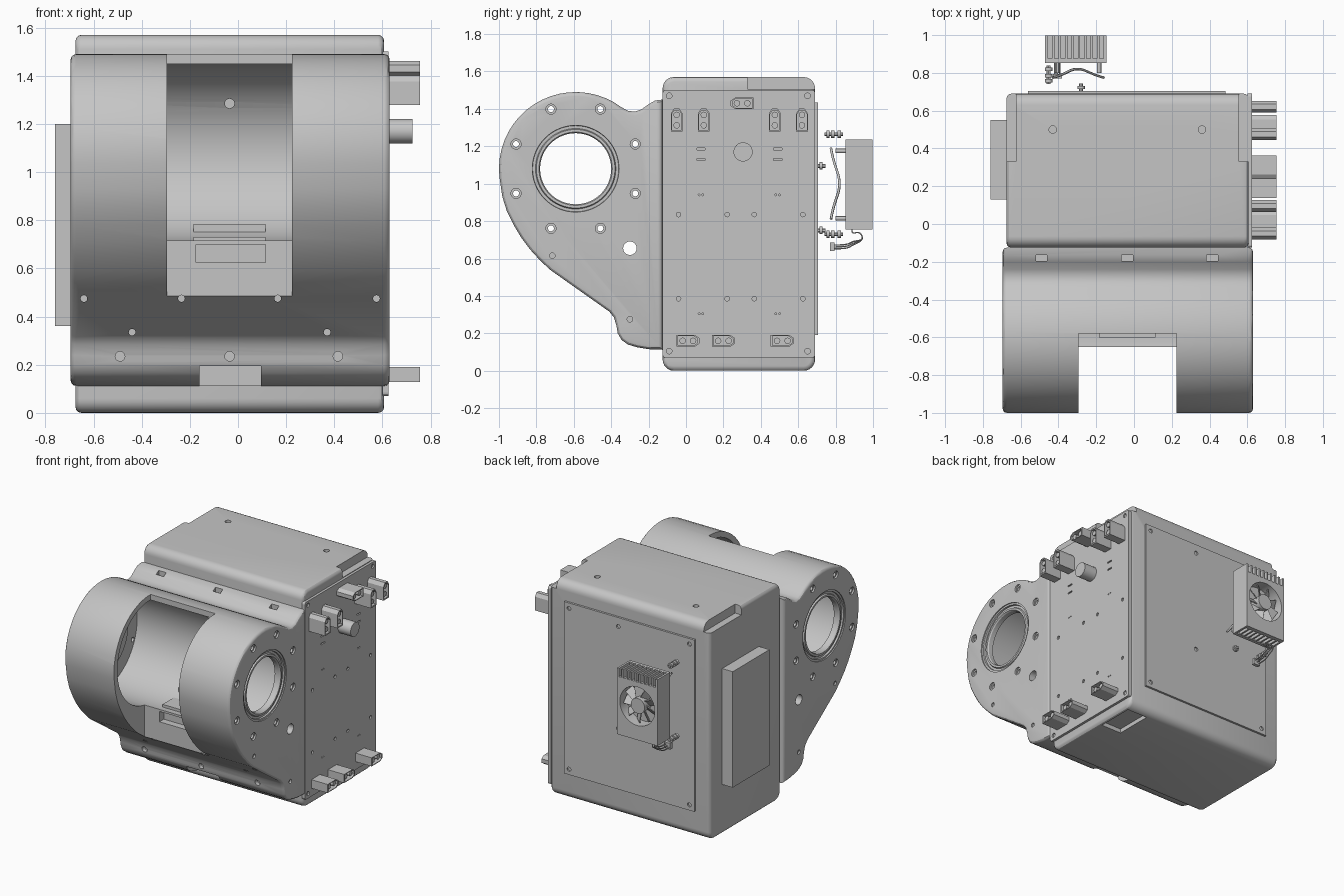
import bpy, bmesh
from math import pi, sin, cos, radians
from mathutils import Matrix, Vector

if "Cube" in bpy.data.objects:
    bpy.data.objects.remove(bpy.data.objects["Cube"])

GREY = (0.56, 0.56, 0.56, 1)
grey = bpy.data.materials.new("light_grey")
grey.use_nodes = True
grey.diffuse_color = GREY
grey.node_tree.nodes["Principled BSDF"].inputs["Base Color"].default_value = GREY


# ---- helpers ----
def box(bm, x0, x1, y0, y1, z0, z1, spin=None):
    m = Matrix.Translation(((x0 + x1) / 2, (y0 + y1) / 2, (z0 + z1) / 2))
    m = m @ Matrix.Diagonal((x1 - x0, y1 - y0, z1 - z0, 1))
    bmesh.ops.create_cube(bm, size=1, matrix=spin @ m if spin else m)


def rod(bm, axis, a, b, u, v, r, n=20):
    """Cylinder along an axis from a to b; u, v are the other two coordinates."""
    mid = (a + b) / 2
    place = {"x": (mid, u, v), "y": (u, mid, v), "z": (u, v, mid)}[axis]
    turn = {"x": Matrix.Rotation(pi / 2, 4, "Y"), "y": Matrix.Rotation(pi / 2, 4, "X"),
            "z": Matrix()}[axis]
    bmesh.ops.create_cone(bm, cap_ends=True, segments=n, radius1=r, radius2=r,
                          depth=b - a, matrix=Matrix.Translation(place) @ turn)


def prism(bm, outline, x0, x1, bevel=0):
    """Extrude a y-z outline along x, rounding the rims of both ends."""
    face = bm.faces.new([bm.verts.new((x0, y, z)) for y, z in outline])
    new = bmesh.ops.extrude_face_region(bm, geom=[face])["geom"]
    bmesh.ops.translate(bm, vec=(x1 - x0, 0, 0),
                        verts=[g for g in new if isinstance(g, bmesh.types.BMVert)])
    if bevel:
        rims = [e for e in bm.edges if abs(e.verts[0].co.x - e.verts[1].co.x) < 1e-6]
        bmesh.ops.bevel(bm, geom=rims, offset=bevel, segments=3, profile=0.5,
                        affect="EDGES", clamp_overlap=False)
    bmesh.ops.recalc_face_normals(bm, faces=bm.faces[:])


def rounded(y0, y1, z0, z1, r, n=6):
    corners = [(y1 - r, z1 - r, 0), (y0 + r, z1 - r, 90),
               (y0 + r, z0 + r, 180), (y1 - r, z0 + r, 270)]
    return [(y + r * cos(radians(a + 90 * i / n)), z + r * sin(radians(a + 90 * i / n)))
            for y, z, a in corners for i in range(n + 1)]


def finish(bm, name):
    mesh = bpy.data.meshes.new(name)
    bm.to_mesh(mesh)
    bm.free()
    obj = bpy.data.objects.new(name, mesh)
    bpy.context.collection.objects.link(obj)
    mesh.materials.append(grey)
    return obj


def activate(obj):
    bpy.ops.object.select_all(action="DESELECT")
    obj.select_set(True)
    bpy.context.view_layer.objects.active = obj


def cut(obj, bm):
    cutter = finish(bm, "cutter")
    mod = obj.modifiers.new("cut", "BOOLEAN")
    mod.operation, mod.solver, mod.object = "DIFFERENCE", "EXACT", cutter
    activate(obj)
    bpy.ops.object.modifier_apply(modifier=mod.name)
    bpy.data.objects.remove(cutter)


def smooth(obj):
    activate(obj)
    bpy.ops.object.shade_smooth_by_angle(angle=radians(30))


def tube(name, points, r):
    curve = bpy.data.curves.new(name, "CURVE")
    curve.dimensions, curve.bevel_depth, curve.bevel_resolution = "3D", r, 1
    spline = curve.splines.new("NURBS")
    spline.points.add(len(points) - 1)
    for p, co in zip(spline.points, points):
        p.co = (*co, 1)
    spline.use_endpoint_u, spline.order_u = True, 3
    curve.materials.append(grey)
    bpy.context.collection.objects.link(bpy.data.objects.new(name, curve))


# ---- main box ----
bm = bmesh.new()
prism(bm, rounded(-0.125, 0.69, 0, 1.57, 0.06), -0.675, 0.607, 0.025)
case = finish(bm, "main_case")
bm = bmesh.new()
for x0, x1 in ((-0.8, -0.625), (0.557, 0.8)):           # stepped top corners
    box(bm, x0, x1, 0.33, 0.8, 1.505, 1.7)
for x in (-0.43, 0.36):
    rod(bm, "z", 1.54, 1.6, x, 0.5, 0.02)
box(bm, 0.42, 0.58, 0.36, 0.63, -0.1, 0.03)             # underside tray
cut(case, bm)
smooth(case)

# ---- front housing: round hollow drum with a tapering foot ----
CY, CZ = -0.59, 1.08
outline = [(CY + 0.41 * cos(radians(a)), CZ + 0.41 * sin(radians(a)))
           for a in range(186, 52, -7)]
outline += [(-0.31, 1.39), (-0.275, 1.385), (-0.24, 1.396), (-0.2, 1.425), (-0.165, 1.445),
            (-0.125, 1.45), (-0.125, 0.112), (-0.2, 0.115), (-0.26, 0.125), (-0.31, 0.14),
            (-0.345, 0.165), (-0.365, 0.2), (-0.372, 0.24), (-0.385, 0.285), (-0.41, 0.316),
            (-0.727, 0.54), (-0.78, 0.59), (-0.835, 0.65), (-0.88, 0.71), (-0.922, 0.78),
            (-0.957, 0.85), (-0.982, 0.93)]
bm = bmesh.new()
prism(bm, outline, -0.695, 0.63, 0.022)
housing = finish(bm, "front_housing")

bm = bmesh.new()
rod(bm, "x", -0.655, 0.59, CY, CZ, 0.37, 72)            # drum cavity
cut(housing, bm)
for y, z in ((-0.65, 0.3), (-0.58, 0.73)):              # front opening
    bm = bmesh.new()
    box(bm, -0.295, 0.225, -1.3, y, z, 1.7)
    cut(housing, bm)

bolts = [(CY + 0.345 * cos(a), CZ + 0.345 * sin(a))
         for a in (radians(22.5 + 45 * i) for i in range(8))]
bm = bmesh.new()
rod(bm, "x", -0.9, 0.9, CY, CZ, 0.245, 64)              # bearing bores
rod(bm, "x", -0.9, 0.9, -0.3, 0.655, 0.036, 32)
for y, z in bolts:
    rod(bm, "x", -0.9, 0.9, y, z, 0.016)
box(bm, -0.16, 0.095, -0.5, -0.14, 0.05, 0.195)         # foot notch
box(bm, -0.175, 0.115, -0.8, -0.6, 0.625, 0.7)          # lip pocket
for x in (-0.49, -0.035, 0.415):
    box(bm, x - 0.03, x + 0.03, -0.195, -0.165, 1.41, 1.6)
    rod(bm, "y", -0.5, -0.34, x, 0.235, 0.02)
for x in (-0.64, -0.235, 0.165, 0.575):
    rod(bm, "y", -0.8, -0.58, x, 0.475, 0.014)
for x in (-0.44, 0.37):
    rod(bm, "y", -0.6, -0.39, x, 0.335, 0.014)
rod(bm, "y", -0.4, -0.24, -0.035, 1.285, 0.02)
cut(housing, bm)

bm = bmesh.new()                                        # counterbores on both sides
for x0, x1 in ((-0.8, -0.683), (0.618, 0.8)):
    for y, z in bolts:
        rod(bm, "x", x0, x1, y, z, 0.027)
    for y, z in ((-0.715, 0.615), (-0.3, 0.275)):
        rod(bm, "x", x0, x1, y, z, 0.015)
cut(housing, bm)
smooth(housing)

bm = bmesh.new()
box(bm, -0.185, 0.115, -0.6, -0.3, 0.705, 0.73)
box(bm, -0.185, 0.115, -0.42, -0.28, 0.72, 0.785)
finish(bm, "cavity_bracket")

# ---- stepped bearing rings ----
for name, outer, inward in (("left_bearing", 0.63, -1), ("right_bearing", -0.695, 1)):
    bm = bmesh.new()
    section = [(0.246, 0.008), (0.232, 0.008), (0.23, 0.02), (0.215, 0.02), (0.21, 0.01),
               (0.196, 0.01), (0.19, 0.02), (0.19, 0.055), (0.246, 0.055), (0.246, 0.008)]
    verts = [bm.verts.new((outer + inward * d, CY, CZ + r)) for r, d in section]
    edges = [bm.edges.new(pair) for pair in zip(verts, verts[1:])]
    bmesh.ops.spin(bm, geom=verts + edges, cent=(0, CY, CZ), axis=(1, 0, 0),
                   angle=2 * pi, steps=64)
    bmesh.ops.remove_doubles(bm, verts=bm.verts[:], dist=0.0005)
    bmesh.ops.recalc_face_normals(bm, faces=bm.faces[:])
    smooth(finish(bm, name))

# ---- left connector panel with holes ----
bm = bmesh.new()
prism(bm, rounded(-0.125, 0.69, 0.07, 1.5, 0.015, 3), 0.6, 0.625)
panel = finish(bm, "connector_panel")
bm = bmesh.new()
for y in (-0.09, 0.65):
    for z in (0.105, 1.47):
        rod(bm, "x", 0.615, 0.7, y, z, 0.015)
for y in (-0.04, 0.22, 0.365, 0.625):
    for z in (0.385, 0.835):
        rod(bm, "x", 0.615, 0.7, y, z, 0.012)
for y in (0.08, 0.49):
    for z in (1.13, 1.185):
        box(bm, 0.615, 0.7, y - 0.022, y + 0.022, z - 0.005, z + 0.005)
    for z in (0.305, 0.94):
        for dy in (-0.01, 0.01):
            rod(bm, "x", 0.615, 0.7, y + dy, z, 0.005, 8)
cut(panel, bm)

# ---- two-pin connectors; direction tells where the chamfered end points ----
shape = [(-0.062, -0.031), (0.037, -0.031), (0.062, -0.014),
         (0.062, 0.014), (0.037, 0.031), (-0.062, 0.031)]


def connector(y, z, angle):
    c, s = cos(radians(angle)), sin(radians(angle))

    def put(p, k=1):
        return (y + k * (p[0] * c - p[1] * s), z + k * (p[0] * s + p[1] * c))
    bm = bmesh.new()
    prism(bm, [put(p) for p in shape], 0.62, 0.755)
    body = finish(bm, "power_connector")
    bm = bmesh.new()
    prism(bm, [put(p, 0.84) for p in shape], 0.675, 0.8)
    cut(body, bm)
    bm = bmesh.new()
    for d in (-0.028, 0.028):
        rod(bm, "x", 0.66, 0.745, *put((d, 0)), 0.017, 16)
    smooth(finish(bm, "connector_pins"))


for y in (-0.05, 0.095, 0.475, 0.62):
    connector(y, 1.34, 90)
connector(0.3, 1.43, 180)
for y in (0.01, 0.2, 0.515):
    connector(y, 0.16, 0)

bm = bmesh.new()
rod(bm, "x", 0.62, 0.725, 0.305, 1.17, 0.051, 32)
smooth(finish(bm, "push_button"))

# ---- right-hand block and back cover ----
bm = bmesh.new()
box(bm, -0.76, -0.67, 0.13, 0.55, 0.36, 1.2)
finish(bm, "side_block")

bm = bmesh.new()
box(bm, -0.56, 0.485, 0.68, 0.705, 0.19, 1.435)
cover = finish(bm, "back_cover")
bm = bmesh.new()
for x, z in ((-0.52, 0.23), (0.445, 0.23), (-0.52, 1.395), (0.445, 1.395),
             (0.05, 1.37), (0.05, 0.63)):
    rod(bm, "y", 0.695, 0.8, x, z, 0.015)
cut(cover, bm)

# ---- cooling fan on a finned heatsink ----
FX, FZ = -0.308, 1.0
bm = bmesh.new()
box(bm, -0.47, -0.146, 0.852, 0.998, 0.755, 1.235)
sink = finish(bm, "finned_heatsink")
bm = bmesh.new()
rod(bm, "y", 0.915, 1.1, FX, FZ, 0.14, 48)
for i in range(9):
    x = FX + (i - 4) * 0.034
    box(bm, x - 0.011, x + 0.011, 0.875, 1.1, 1.175, 1.3)
    box(bm, x - 0.011, x + 0.011, 0.875, 0.97, 0.7, 0.82)
cut(sink, bm)
smooth(sink)

bm = bmesh.new()
rod(bm, "y", 0.9, 0.993, FX, FZ, 0.055, 32)
for i in range(9):
    spin = (Matrix.Translation((FX, 0.95, FZ)) @ Matrix.Rotation(2 * pi * i / 9, 4, "Y")
            @ Matrix.Rotation(radians(40), 4, "Z"))
    box(bm, 0.045, 0.13, -0.003, 0.003, -0.03, 0.03,
        Matrix.Translation((FX, 0.95, FZ)) @ Matrix.Rotation(2 * pi * i / 9, 4, "Y")
        @ Matrix.Rotation(radians(40), 4, "X"))
smooth(finish(bm, "fan_rotor"))

# ---- loose hardware between the fan and the case ----
bm = bmesh.new()
for z in (0.73, 1.265):                                 # spring pins
    rod(bm, "y", 0.74, 0.84, -0.452, z, 0.01, 12)
    for y in (0.75, 0.775, 0.81):
        rod(bm, "y", y, y + 0.018, -0.452, z, 0.02, 16)
for z in (0.75, 1.095):                                 # screws
    rod(bm, "y", 0.705, 0.745, -0.28, z, 0.01, 12)
    rod(bm, "y", 0.715, 0.73, -0.28, z, 0.02, 16)
for x, z in ((-0.405, 1.175), (-0.185, 0.815)):         # heatsink posts
    rod(bm, "y", 0.8, 0.855, x, z, 0.012, 12)
smooth(finish(bm, "mounting_hardware"))

tube("spring_clip", [(-0.43, 0.775, 1.19), (-0.39, 0.785, 1.13), (-0.3, 0.832, 1.0),
                     (-0.2, 0.785, 0.87), (-0.16, 0.775, 0.81)], 0.007)
bm = bmesh.new()
box(bm, -0.43, -0.38, 0.77, 0.795, 0.64, 0.685)
finish(bm, "fan_plug")
for i in range(3):
    x, z = -0.42 + i * 0.014, 0.652 + i * 0.01
    tube("fan_wire", [(x, 0.79, z), (x, 0.86, z), (x, 0.89, z + 0.02), (x, 0.95, 0.7),
                      (x, 0.93, 0.745), (x, 0.88, 0.73), (x, 0.89, 0.77)], 0.004)
